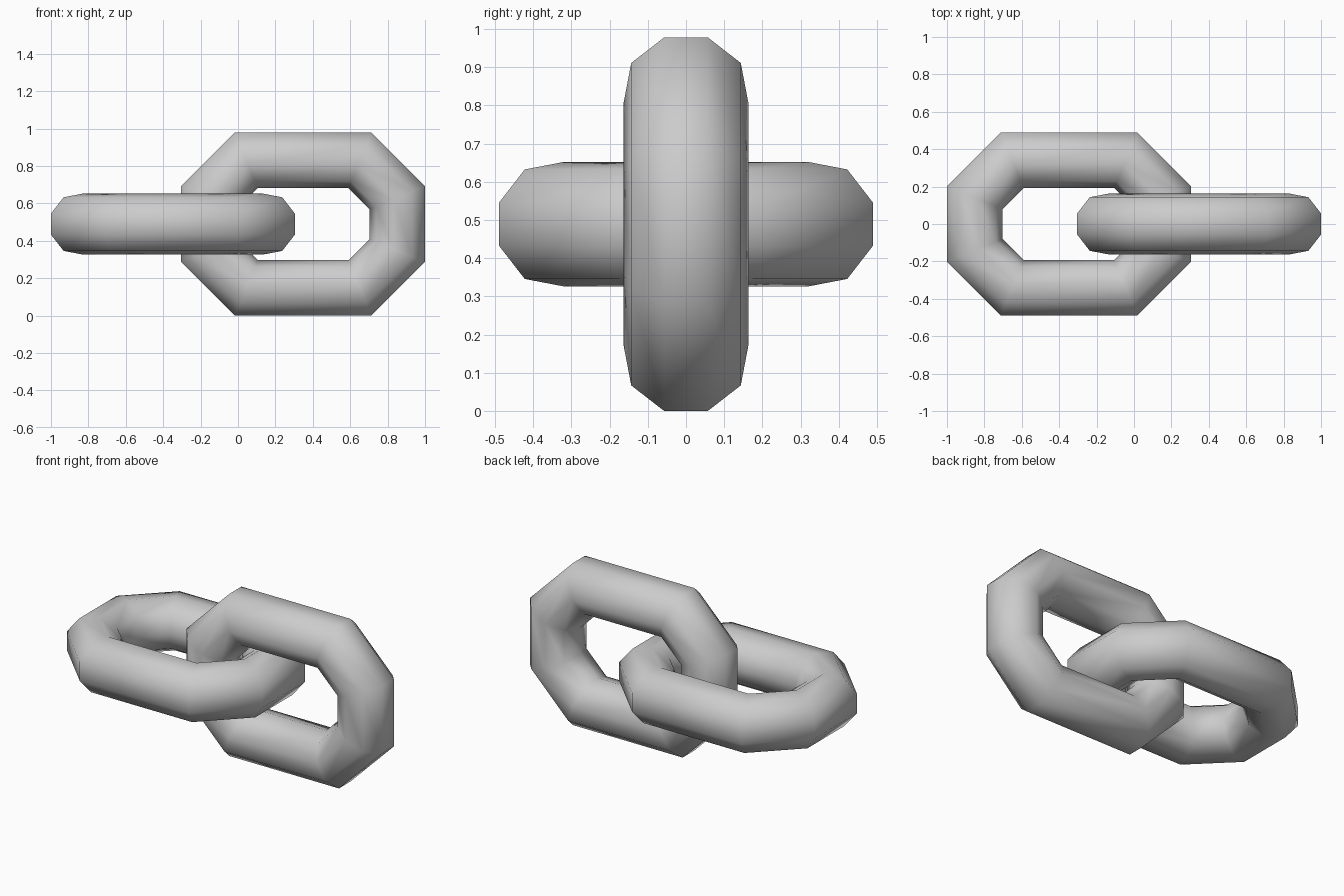
import bpy, bmesh
from math import cos, sin, pi, radians
from mathutils import Matrix

if "Cube" in bpy.data.objects:
    bpy.data.objects.remove(bpy.data.objects["Cube"])

MAJOR, MINOR = 0.374, 0.1655   # ring radius and bar radius
RING, BAR = 8, 9               # sides around the link and around the bar
STRETCH = 0.1625               # half of the straight section
HEIGHT, SHIFT = 0.489, 0.348   # centre height and sideways offset


def make_link(name, x, tilt):
    """Octagonal ring of nine-sided bar, pulled apart along x."""
    bm = bmesh.new()
    rings = []
    for i in range(RING):
        a = 2 * pi * (i + 0.5) / RING
        ring = []
        for j in range(BAR):
            b = pi + 2 * pi * j / BAR
            r = MAJOR + MINOR * cos(b)
            push = STRETCH if cos(a) > 0 else -STRETCH
            ring.append(bm.verts.new((r * cos(a) + push, r * sin(a), MINOR * sin(b))))
        rings.append(ring)
    for i in range(RING):
        p, q = rings[i], rings[(i + 1) % RING]
        for j in range(BAR):
            k = (j + 1) % BAR
            bm.faces.new((p[j], q[j], q[k], p[k])).smooth = True
    bm.transform(Matrix.Translation((x, 0, HEIGHT)) @ Matrix.Rotation(tilt, 4, 'X'))
    bmesh.ops.recalc_face_normals(bm, faces=bm.faces)
    mesh = bpy.data.meshes.new(name)
    bm.to_mesh(mesh)
    bm.free()
    bpy.context.collection.objects.link(bpy.data.objects.new(name, mesh))


# Upright link on the right, flat link on the left, hooked together
make_link("upright_link", SHIFT, radians(90))
make_link("flat_link", -SHIFT, 0)
